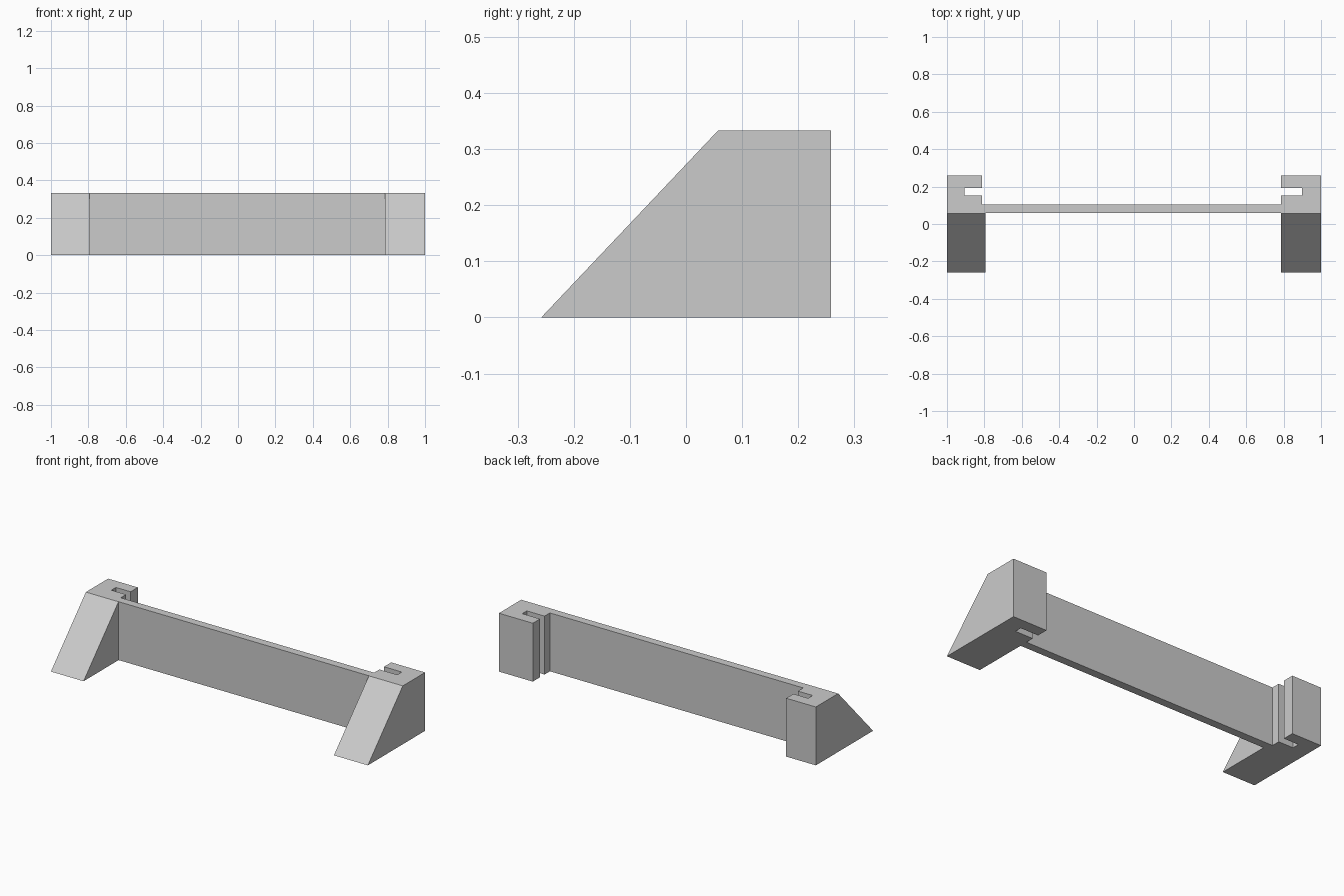
import bpy
import bmesh

cube = bpy.data.objects.get("Cube")
if cube:
    bpy.data.objects.remove(cube, do_unlink=True)

HEIGHT = 0.333
FRONT, BACK = -0.258, 0.258
RIDGE = 0.057                       # where the sloped fronts meet the top
WALL_FRONT, WALL_BACK = 0.058, 0.104
SLOT_FRONT, SLOT_BACK = 0.152, 0.193

grey = bpy.data.materials.new("plain_grey")
grey.use_nodes = True
colour = (0.6, 0.6, 0.6, 1)
grey.diffuse_color = colour
grey.node_tree.nodes["Principled BSDF"].inputs["Base Color"].default_value = colour


def end_outline(side, foot_x, lip_x, slot_x):
    """Plan of one end block, from the wall's front round to its back."""
    points = [(foot_x, WALL_FRONT), (foot_x, FRONT), (1, FRONT), (1, BACK),
              (lip_x, BACK), (lip_x, SLOT_BACK), (slot_x, SLOT_BACK),
              (slot_x, SLOT_FRONT), (lip_x, SLOT_FRONT), (lip_x, WALL_BACK)]
    return [(side * x, y) for x, y in points]


# Wall and both slotted end blocks share one continuous plan
left_end = end_outline(1, 0.786, 0.786, 0.898)
right_end = end_outline(-1, 0.794, 0.813, 0.906)
plan = left_end + right_end[::-1]

bm = bmesh.new()
base = bm.faces.new([bm.verts.new((x, y, 0)) for x, y in plan])
result = bmesh.ops.extrude_face_region(bm, geom=[base], use_keep_orig=True)

# Raise the top and pull its front edges back to form the slopes
for item in result["geom"]:
    if isinstance(item, bmesh.types.BMVert):
        item.co.z = HEIGHT
        item.co.y = max(item.co.y, RIDGE)
bmesh.ops.recalc_face_normals(bm, faces=bm.faces)

mesh = bpy.data.meshes.new("wall_with_end_supports")
bm.to_mesh(mesh)
bm.free()
mesh.materials.append(grey)
body = bpy.data.objects.new("wall_with_end_supports", mesh)
bpy.context.collection.objects.link(body)
